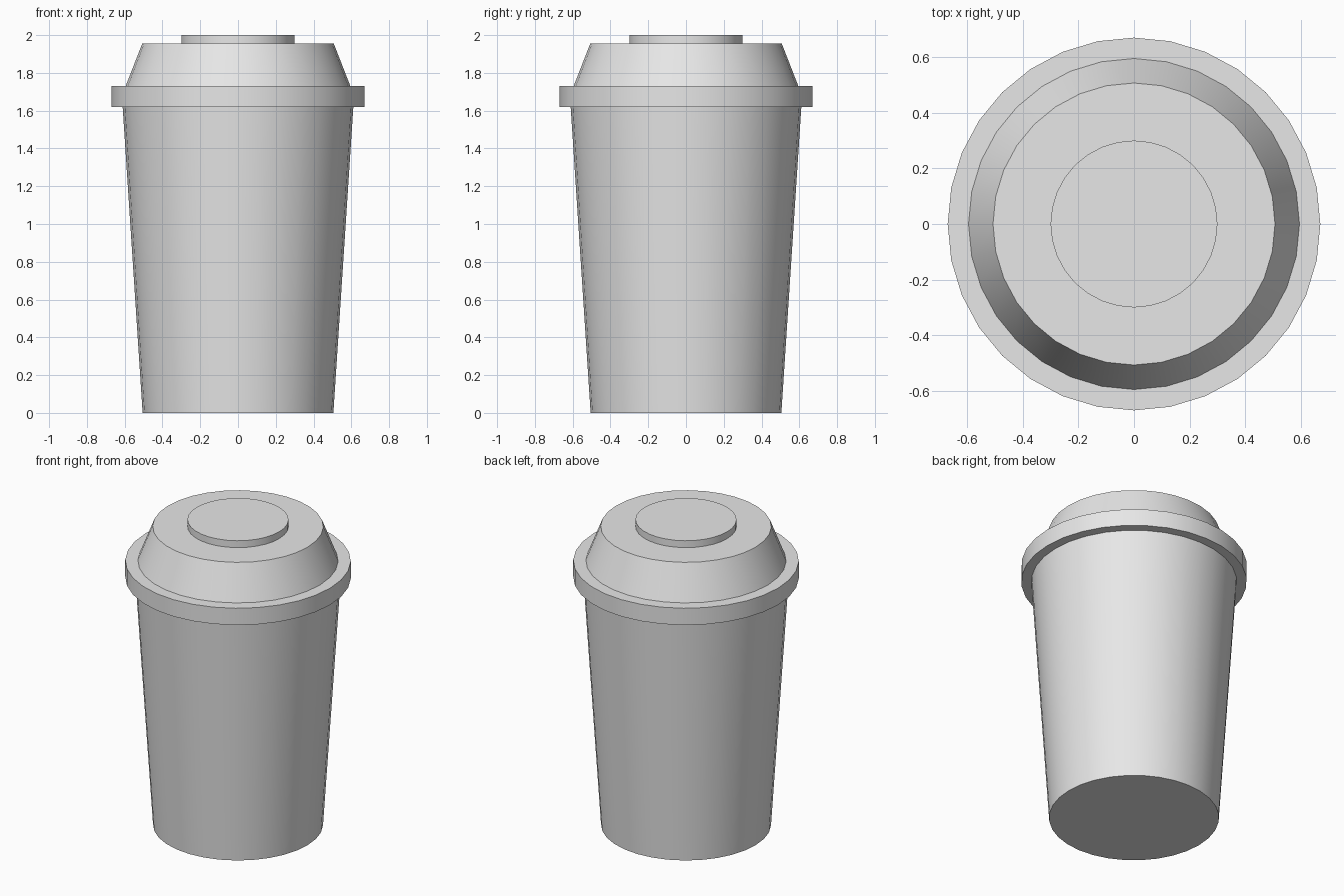
import bpy
import math

SIDES = 32

if "Cube" in bpy.data.objects:
    bpy.data.objects.remove(bpy.data.objects["Cube"], do_unlink=True)

# Single plain grey material
grey = bpy.data.materials.new("plain grey")
grey.use_nodes = True
colour = (0.8, 0.8, 0.8, 1.0)
grey.diffuse_color = colour
grey.node_tree.nodes["Principled BSDF"].inputs["Base Color"].default_value = colour


def tapered_part(name, bottom_radius, top_radius, bottom, top):
    """Capped round part between two heights, smooth round the side."""
    bpy.ops.mesh.primitive_cone_add(
        vertices=SIDES, radius1=bottom_radius, radius2=top_radius,
        depth=top - bottom, location=(0, 0, (bottom + top) / 2))
    part = bpy.context.object
    part.name = name
    part.data.materials.append(grey)
    bpy.ops.object.shade_smooth_by_angle(angle=math.radians(30))
    return part


# Cup body, reaching up inside the lid rim
tapered_part("cup_body", 0.505, 0.612, 0.0, 1.64)

# Lid: wide rim, sloping dome and raised centre disc
tapered_part("lid_rim", 0.67, 0.67, 1.62, 1.73)
tapered_part("lid_dome", 0.595, 0.507, 1.73, 1.955)
tapered_part("lid_disc", 0.3, 0.3, 1.955, 2.0)
